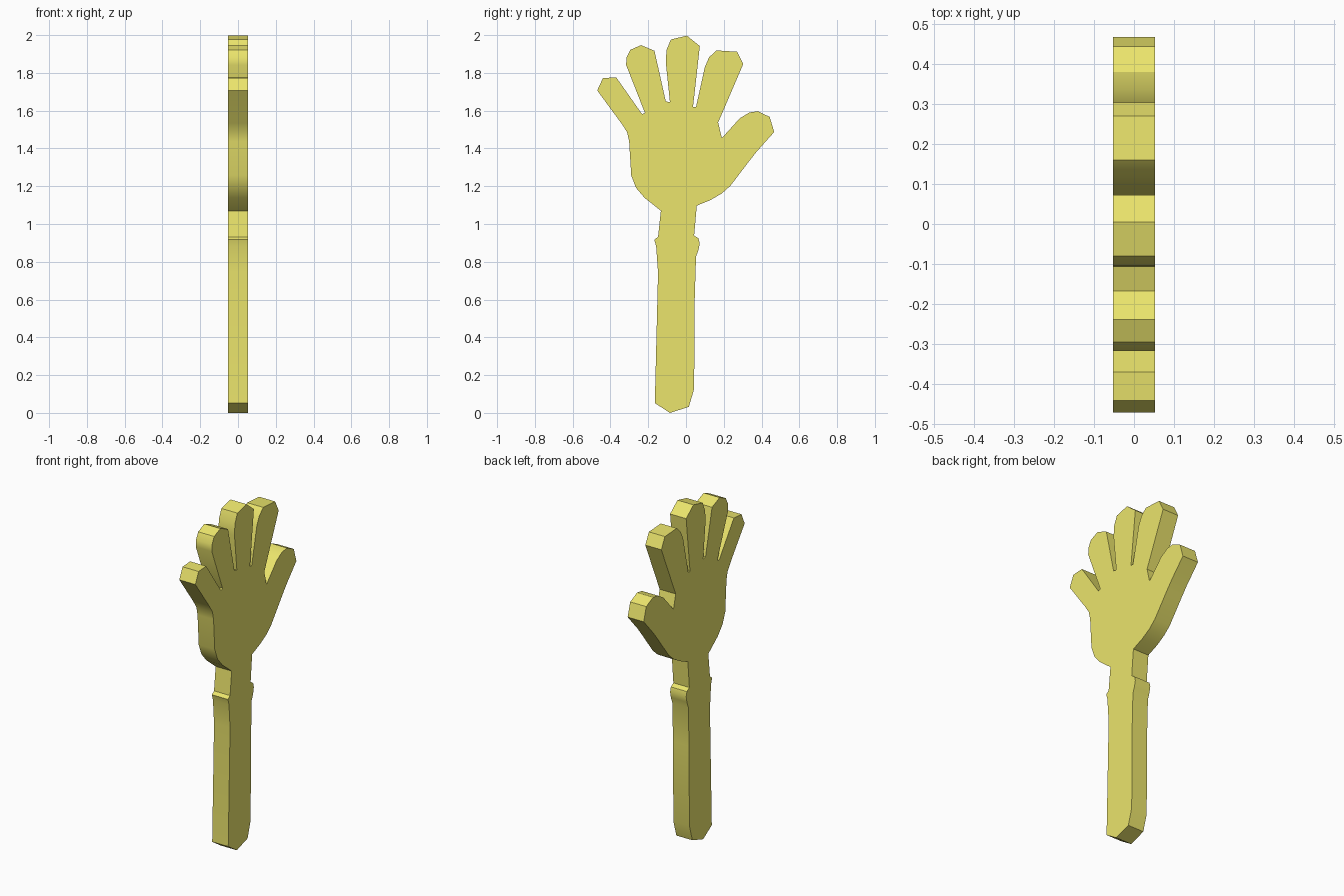
import bpy, bmesh, math

if "Cube" in bpy.data.objects:
    bpy.data.objects.remove(bpy.data.objects["Cube"])

HALF = 0.052  # half thickness along x

# Side profile (y, z), listed counter-clockwise one part at a time
handle_front = [(-.085, .003), (.015, .035), (.043, .13), (.046, .6), (.053, .83),
                (.066, .865), (.073, .9), (.066, .927), (.043, .942)]
palm_front = [(.057, 1.10), (.13, 1.13), (.19, 1.165), (.235, 1.205), (.33, 1.33), (.375, 1.387)]
thumb = [(.467, 1.49), (.443, 1.57), (.38, 1.60), (.335, 1.593), (.285, 1.563), (.19, 1.458)]
index_finger = [(.17, 1.54), (.303, 1.85), (.27, 1.915), (.16, 1.922), (.122, 1.885),
                (.10, 1.835), (.053, 1.622)]
middle_finger = [(.037, 1.622), (.073, 1.945), (.005, 2.0), (-.08, 1.98), (-.103, 1.925),
                 (-.107, 1.86), (-.085, 1.648)]
ring_finger = [(-.107, 1.652), (-.167, 1.92), (-.238, 1.95), (-.295, 1.925), (-.315, 1.885),
               (-.317, 1.845), (-.217, 1.59)]
little_finger = [(-.233, 1.585), (-.37, 1.78), (-.44, 1.775), (-.47, 1.71), (-.343, 1.537)]
palm_back = [(-.312, 1.49), (-.301, 1.44), (-.29, 1.26), (-.265, 1.195), (-.22, 1.142)]
handle_back = [(-.133, 1.073), (-.148, .935), (-.168, .92), (-.158, .885), (-.148, .745),
               (-.165, .055)]

outline = (handle_front + palm_front + thumb + index_finger + middle_finger
           + ring_finger + little_finger + palm_back + handle_back)
z0 = min(z for _, z in outline)

# Flat hand-and-handle slab extruded from the profile
bm = bmesh.new()
face = bm.faces.new([bm.verts.new((-HALF, y, z - z0)) for y, z in outline])
ext = bmesh.ops.extrude_face_region(bm, geom=[face], use_keep_orig=True)
moved = [g for g in ext["geom"] if isinstance(g, bmesh.types.BMVert)]
bmesh.ops.translate(bm, verts=moved, vec=(2 * HALF, 0, 0))
bmesh.ops.recalc_face_normals(bm, faces=bm.faces)
bmesh.ops.triangulate(bm, faces=[f for f in bm.faces if len(f.verts) > 4])
mesh = bpy.data.meshes.new("hand_clapper")
bm.to_mesh(mesh)
bm.free()

obj = bpy.data.objects.new("hand_clapper", mesh)
bpy.context.collection.objects.link(obj)
bpy.context.view_layer.objects.active = obj
obj.select_set(True)
bpy.ops.object.shade_smooth_by_angle(angle=math.radians(30))

# Yellow plastic
mat = bpy.data.materials.new("yellow_plastic")
mat.diffuse_color = (0.83, 0.78, 0.15, 1)
mat.use_nodes = True
mat.node_tree.nodes["Principled BSDF"].inputs["Base Color"].default_value = mat.diffuse_color
mesh.materials.append(mat)
